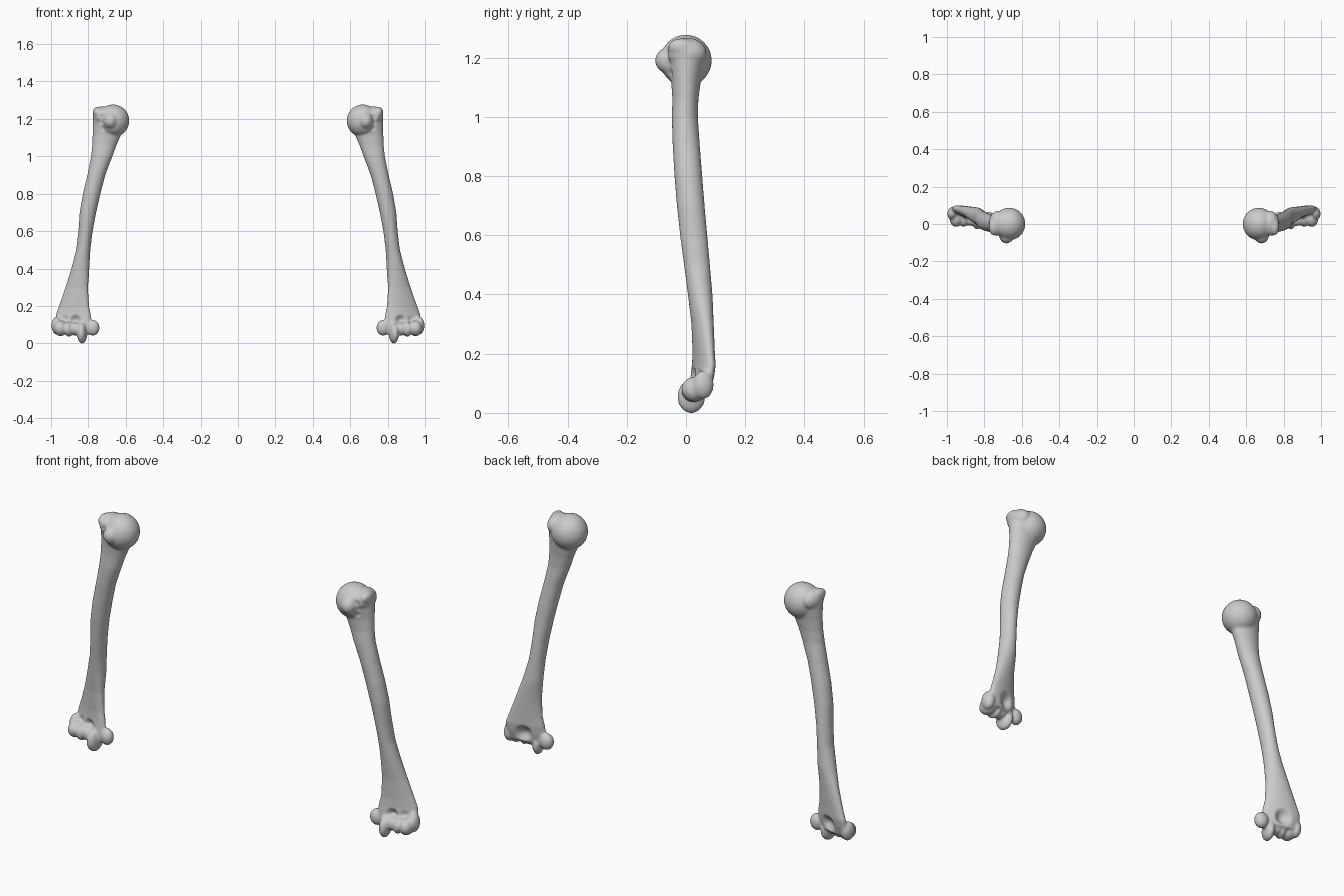
import bpy, bmesh, math
from mathutils import Matrix, Vector

cube = bpy.data.objects.get("Cube")
if cube:
    bpy.data.objects.remove(cube, do_unlink=True)

bone = bpy.data.materials.new("bone grey")
bone.use_nodes = True
colour = (0.6, 0.6, 0.6, 1)
bone.diffuse_color = colour
bone.node_tree.nodes["Principled BSDF"].inputs["Base Color"].default_value = colour

SIDES = 32


def loft(bm, sections):
    """Skin oval sections: height, centre x, centre y, half width, half depth, twist."""
    rings = []
    for z, cx, cy, a, b, twist in sections:
        turn = Matrix.Rotation(math.radians(twist), 3, "Z")
        ring = []
        for i in range(SIDES):
            t = math.tau * i / SIDES
            p = turn @ Vector((a * math.cos(t), b * math.sin(t), 0))
            ring.append(bm.verts.new(p + Vector((cx, cy, z))))
        rings.append(ring)
    for low, high in zip(rings, rings[1:]):
        for i in range(SIDES):
            j = (i + 1) % SIDES
            bm.faces.new((low[i], low[j], high[j], high[i]))
    bm.faces.new(rings[0][::-1])
    bm.faces.new(rings[-1])


def ball(bm, centre, radii, twist=0):
    m = (Matrix.Translation(centre) @ Matrix.Rotation(math.radians(twist), 4, "Z")
         @ Matrix.Diagonal((*radii, 1)))
    bmesh.ops.create_uvsphere(bm, u_segments=32, v_segments=20, radius=1, matrix=m)


def dent(mesh, centre, radius, depth, facing):
    """Press a soft hollow into the surface that faces the given y direction."""
    for v in mesh.vertices:
        d = (v.co - Vector(centre)).length / radius
        if d < 1 and v.normal.y * facing > 0.2:
            v.co.y -= facing * depth * (1 - d * d) ** 2


bm = bmesh.new()

# Shaft, widening into a flat twisted blade at the elbow end
loft(bm, [
    (0.07, 0.88, 0.045, 0.09, 0.028, 14),
    (0.12, 0.88, 0.055, 0.10, 0.030, 16),
    (0.16, 0.88, 0.060, 0.097, 0.030, 17),
    (0.20, 0.877, 0.060, 0.084, 0.030, 17),
    (0.30, 0.862, 0.056, 0.063, 0.034, 18),
    (0.40, 0.843, 0.048, 0.049, 0.041, 15),
    (0.50, 0.827, 0.037, 0.038, 0.044, 0),
    (0.60, 0.815, 0.026, 0.038, 0.046, 0),
    (0.70, 0.802, 0.016, 0.044, 0.047, 0),
    (0.80, 0.782, 0.008, 0.047, 0.047, 0),
    (0.90, 0.757, 0.001, 0.048, 0.046, 0),
    (1.00, 0.728, -0.004, 0.057, 0.044, 0),
    (1.06, 0.714, -0.002, 0.065, 0.044, 0),
    (1.12, 0.700, 0.000, 0.077, 0.050, 0),
    (1.20, 0.698, 0.000, 0.077, 0.064, 0),
])

# Shoulder end: round head, greater tubercle, lesser tubercle
ball(bm, (0.668, 0.0, 1.190), (0.087, 0.087, 0.087))
ball(bm, (0.728, 0.002, 1.215), (0.048, 0.068, 0.052))
ball(bm, (0.752, -0.015, 1.235), (0.024, 0.045, 0.030))
ball(bm, (0.682, -0.064, 1.190), (0.038, 0.040, 0.042))

# Elbow end: trochlea flanges and waist, capitulum, epicondyles
ball(bm, (0.833, 0.018, 0.055), (0.026, 0.048, 0.056), 12)
ball(bm, (0.872, 0.026, 0.078), (0.045, 0.036, 0.036), 12)
ball(bm, (0.905, 0.025, 0.076), (0.022, 0.042, 0.041), 12)
ball(bm, (0.948, 0.030, 0.080), (0.036, 0.046, 0.042), 12)
ball(bm, (0.970, 0.058, 0.095), (0.027, 0.036, 0.048), 12)
ball(bm, (0.776, 0.034, 0.083), (0.036, 0.030, 0.042), 12)

mesh = bpy.data.meshes.new("left_arm_bone")
bmesh.ops.recalc_face_normals(bm, faces=bm.faces)
bm.to_mesh(mesh)
bm.free()
left = bpy.data.objects.new("left_arm_bone", mesh)
bpy.context.collection.objects.link(left)

# Fuse the parts into one skin
fuse = left.modifiers.new("fuse", "REMESH")
fuse.mode = "VOXEL"
fuse.voxel_size = 0.006
soften = left.modifiers.new("soften", "SMOOTH")
soften.factor = 0.5
soften.iterations = 5
skin = bpy.data.meshes.new_from_object(
    left.evaluated_get(bpy.context.evaluated_depsgraph_get()))
left.modifiers.clear()
left.data = skin

# Hollows above the elbow joint, and the groove between the tubercles
dent(skin, (0.868, 0.025, 0.122), 0.036, 0.020, -1)
dent(skin, (0.925, 0.040, 0.130), 0.025, 0.007, -1)
dent(skin, (0.875, 0.085, 0.118), 0.050, 0.026, 1)
for z in (1.15, 1.18, 1.21):
    dent(skin, (0.724, -0.062, z), 0.024, 0.008, -1)

# Sit on the ground, then finish
lowest = min(v.co.z for v in skin.vertices)
skin.transform(Matrix.Translation((0, 0, -lowest)))
skin.materials.clear()
skin.materials.append(bone)
for p in skin.polygons:
    p.use_smooth = True

# Mirrored bone for the other side
other = skin.copy()
other.transform(Matrix.Diagonal((-1, 1, 1, 1)))
other.flip_normals()
right = bpy.data.objects.new("right_arm_bone", other)
bpy.context.collection.objects.link(right)
